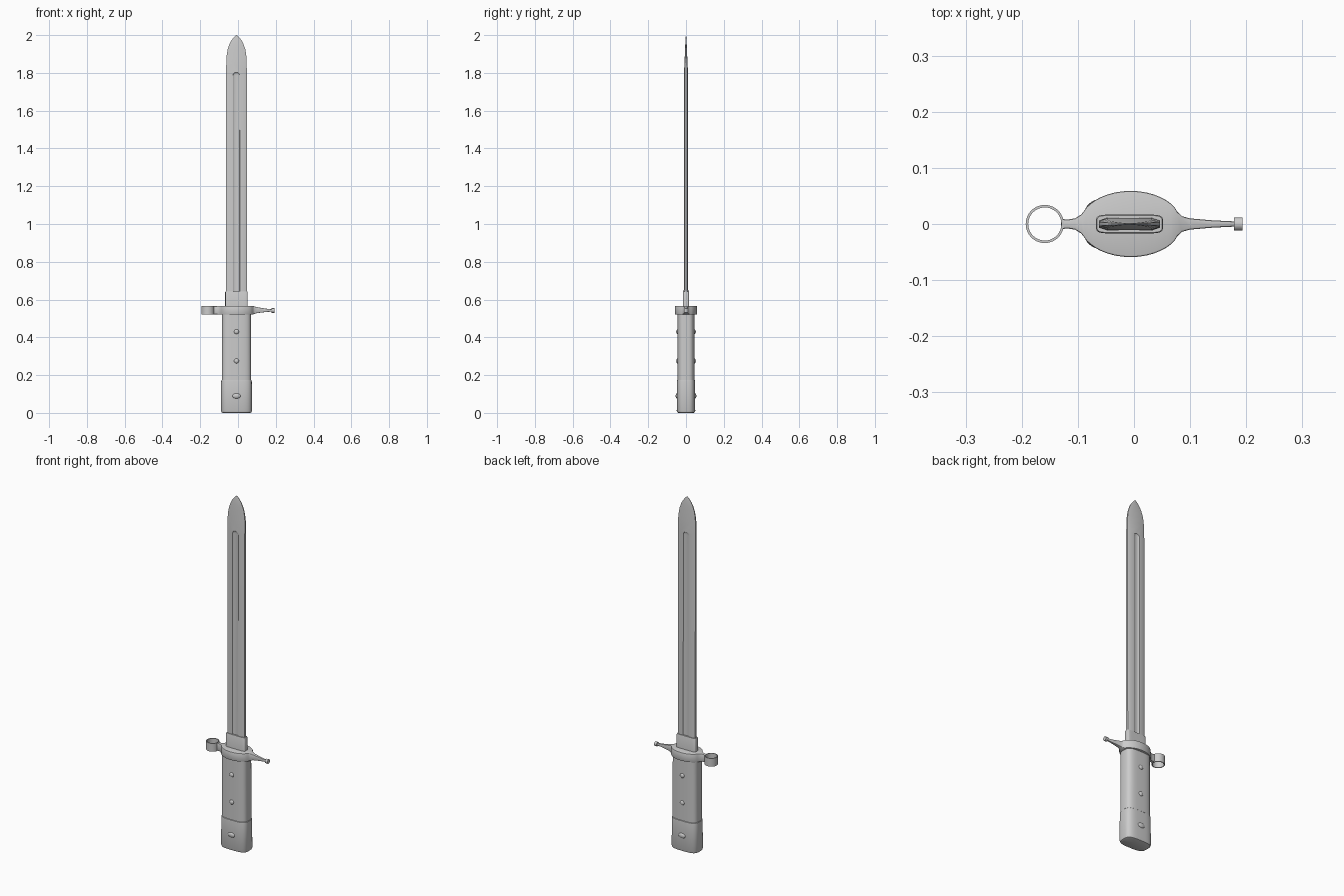
import bpy, bmesh, math

if "Cube" in bpy.data.objects:
    bpy.data.objects.remove(bpy.data.objects["Cube"])

CX = -0.008  # centre line of blade and handle


def finish(ob, angle=35):
    bpy.ops.object.select_all(action='DESELECT')
    ob.select_set(True)
    bpy.context.view_layer.objects.active = ob
    for m in list(ob.modifiers):
        bpy.ops.object.modifier_apply(modifier=m.name)
    bpy.ops.object.shade_smooth_by_angle(angle=math.radians(angle))
    return ob


def loft(name, rings, closed=False):
    """Skin a list of equal-length rings, capping the ends unless closed."""
    bm = bmesh.new()
    vs = [[bm.verts.new(p) for p in r] for r in rings]
    n = len(rings[0])
    pairs = list(zip(vs, vs[1:] + vs[:1])) if closed else list(zip(vs, vs[1:]))
    for a, b in pairs:
        for i in range(n):
            j = (i + 1) % n
            bm.faces.new((a[i], a[j], b[j], b[i]))
    if not closed:
        bm.faces.new(vs[0][::-1])
        bm.faces.new(vs[-1])
    bmesh.ops.recalc_face_normals(bm, faces=bm.faces)
    me = bpy.data.meshes.new(name)
    bm.to_mesh(me)
    bm.free()
    ob = bpy.data.objects.new(name, me)
    bpy.context.collection.objects.link(ob)
    return ob


def oval(cx, cy, a, b, z, power=2.0, n=48):
    """Superellipse ring in the xy plane."""
    pts = []
    for i in range(n):
        t = 2 * math.pi * i / n
        c, s = math.cos(t), math.sin(t)
        pts.append((cx + a * math.copysign(abs(c) ** (2 / power), c),
                    cy + b * math.copysign(abs(s) ** (2 / power), s), z))
    return pts


# Blade: bevelled flat section, ogive tip
def blade_ring(z, w, t):
    half = [(w, -.55 * t), (w, .55 * t), (.72 * w, t)]
    pts = half + [(-x, y) for x, y in half[::-1]]
    pts += [(-.72 * w, -t), (.72 * w, -t)]
    pts = [half[0], half[1], half[2], (-.72 * w, t), (-w, .55 * t),
           (-w, -.55 * t), (-.72 * w, -t), (.72 * w, -t)]
    return [(CX + x, y, z) for x, y in pts]


blade = loft("blade", [blade_ring(*s) for s in [
    (.58, .0545, .012), (1.8, .0545, .0105), (1.87, .054, .0075), (1.9, .051, .006),
    (1.925, .0465, .005), (1.95, .038, .004), (1.97, .028, .003),
    (1.985, .017, .002), (1.995, .008, .0012), (2.0, .002, .0008)]])

# Fullers: long round-ended grooves on both faces
for side in (-1, 1):
    R = .0185
    rings = [oval(CX - .001, side * .0115, R, .0065, .62, n=24)]
    for k in range(6):
        a = math.radians(k * 17)
        rings.append(oval(CX - .001, side * .0115, R * math.cos(a), .0065 * math.cos(a),
                          1.785 + R * math.sin(a), n=24))
    cutter = loft("fuller_cutter", rings)
    cutter.hide_render = True
    mod = blade.modifiers.new("fuller", 'BOOLEAN')
    mod.operation, mod.solver, mod.object = 'DIFFERENCE', 'EXACT', cutter
    finish(blade, 25)
    bpy.data.objects.remove(cutter)

# Collar at the blade root
finish(loft("blade_collar", [oval(CX, 0, a, b, z, 6) for a, b, z in [
    (.0595, .017, .55), (.0595, .017, .639), (.058, .0155, .643)]]))

# Grip and pommel
finish(loft("grip", [oval(CX, 0, a, b, z, 3.4) for a, b, z in [
    (.078, .045, .15), (.077, .045, .35), (.0765, .045, .53)]]))
finish(loft("pommel", [oval(CX, 0, a, b, z, 3.4) for a, b, z in [
    (.073, .040, 0), (.079, .046, .003), (.082, .049, .011), (.081, .048, .165),
    (.080, .047, .173), (.077, .044, .176)]]))


# Rivets and pommel buttons on both faces
def stud(name, z, a, c, base, side):
    rings = []
    for k in range(6):
        t = math.radians(k * 17.5)
        ring = oval(CX, 0, a * math.cos(t), c * math.cos(t), 0, n=24)
        y = side * (base + .008 * math.sin(t))
        rings.append([(x, y, z + v) for x, v, _ in ring])
    rings.insert(0, [(x, side * .03, q) for x, _, q in rings[0]])
    finish(loft(name, rings), 50)


for side, tag in ((-1, "front"), (1, "back")):
    stud("upper_rivet_" + tag, .43, .013, .013, .044, side)
    stud("lower_rivet_" + tag, .275, .013, .013, .044, side)
    stud("pommel_button_" + tag, .09, .022, .014, .047, side)

# Guard: oval body flowing into the ring neck and the quillon
secs = [(-.130, .009, .522, .565), (-.118, .008, .522, .565), (-.105, .010, .521, .566),
        (-.094, .017, .52, .567), (-.087, .026, .52, .567)]
for k in range(-7, 8):
    x = .083 * math.sin(math.radians(k * 10)) - .006
    secs.append((x, .059 * math.sqrt(1 - ((x + .006) / .091) ** 2), .52, .567))
secs += [(.077, .022, .52, .567), (.085, .014, .523, .564), (.1, .010, .528, .560),
         (.14, .0065, .533, .553), (.182, .0045, .537, .548)]
guard = loft("guard", [[(x, -w, lo), (x, w, lo), (x, w, hi), (x, -w, hi)]
                       for x, w, lo, hi in secs])
bev = guard.modifiers.new("bevel", 'BEVEL')
bev.width, bev.segments = .003, 2
finish(guard)

# Quillon end knob
knob = loft("quillon_knob", [[(x, .012 * math.cos(i * math.pi / 12),
                              .542 + .012 * math.sin(i * math.pi / 12)) for i in range(24)]
                             for x in (.178, .193)])
finish(knob)

# Muzzle ring
finish(loft("muzzle_ring", [oval(-.159, 0, r, r, z) for r, z in [
    (.034, .52), (.034, .567), (.0295, .567), (.0295, .52)]], closed=True))
